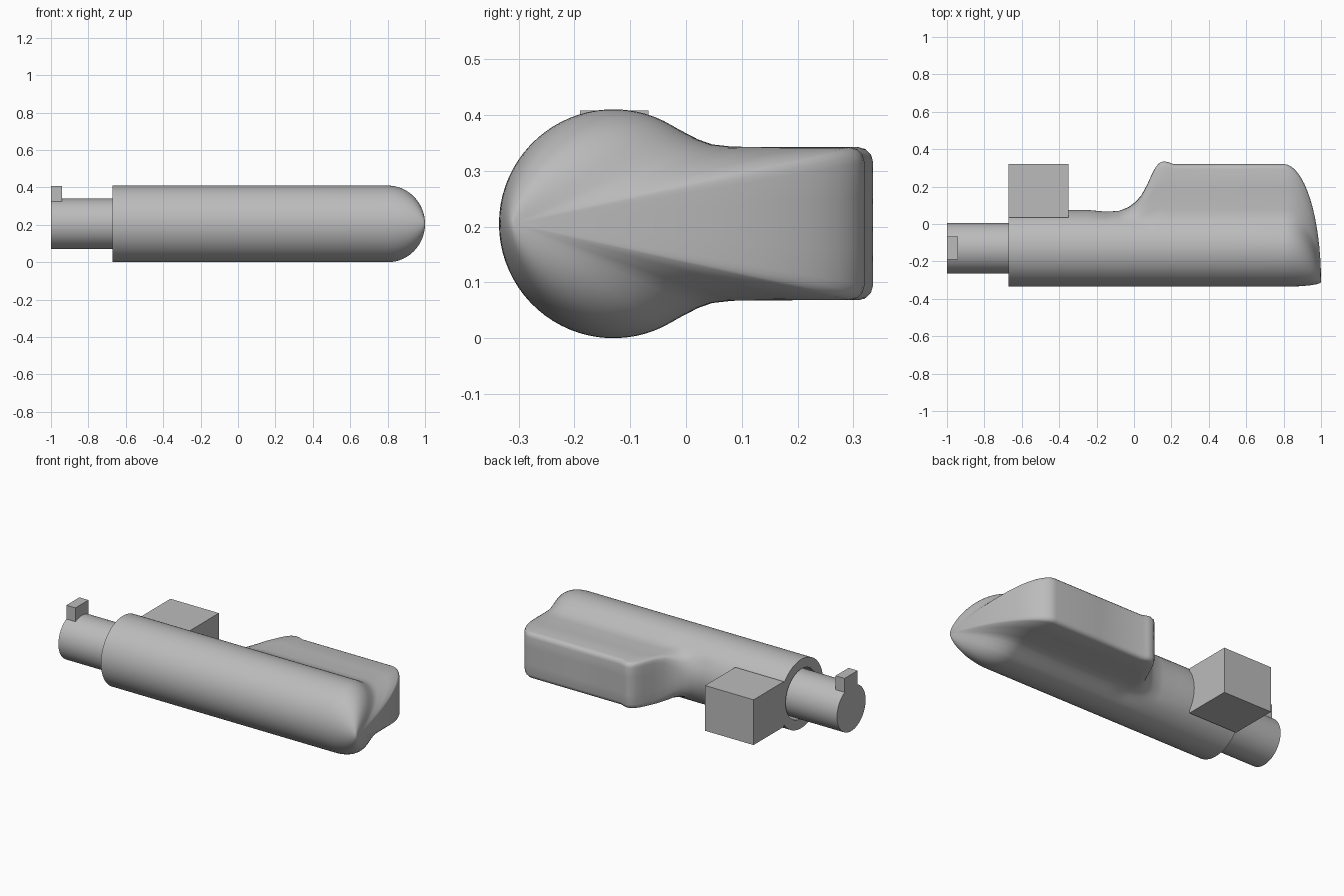
import bpy, bmesh, math
from mathutils import Vector

cube = bpy.data.objects.get("Cube")
if cube:
    bpy.data.objects.remove(cube, do_unlink=True)

grey = bpy.data.materials.new("plain_grey")
grey.use_nodes = True
COLOR = (0.5, 0.5, 0.5, 1)
grey.diffuse_color = COLOR
grey.node_tree.nodes["Principled BSDF"].inputs["Base Color"].default_value = COLOR

AXIS_Y, AXIS_Z, RADIUS = -0.13, 0.205, 0.205
APEX = Vector((-0.31, 0.0))


def finish(name, bm, smooth=True):
    bmesh.ops.recalc_face_normals(bm, faces=bm.faces)
    mesh = bpy.data.meshes.new(name)
    bm.to_mesh(mesh)
    bm.free()
    mesh.materials.append(grey)
    obj = bpy.data.objects.new(name, mesh)
    bpy.context.collection.objects.link(obj)
    if smooth:
        bpy.ops.object.select_all(action='DESELECT')
        obj.select_set(True)
        bpy.context.view_layer.objects.active = obj
        bpy.ops.object.shade_smooth_by_angle(angle=math.radians(42))
    return obj


def box(name, low, high):
    bm = bmesh.new()
    bmesh.ops.create_cube(bm, size=1)
    low, high = Vector(low), Vector(high)
    for v in bm.verts:
        v.co = (low + high) / 2 + v.co * (high - low)
    return finish(name, bm, smooth=False)


# Upper half of the grip side: depth and half height, from barrel to grip back
GRIP = [(-0.04, 0.184), (-0.01, 0.167), (0.02, 0.151), (0.045, 0.142),
        (0.08, 0.138), (0.19, 0.137), (0.295, 0.137), (0.307, 0.133),
        (0.316, 0.124), (0.32, 0.11), (0.32, 0.05), (0.32, 0)]


def section(back):
    """Closed outline: round barrel whose rear swells out to the given depth."""
    t = (back - 0.075) / 0.245
    tz = min(1, max(0, 2.5 * t))
    start = math.acos(0.09 / RADIUS)
    half = []
    for i in range(24):
        a = math.pi + (start - math.pi) * i / 24
        half.append(Vector((AXIS_Y + RADIUS * math.cos(a), RADIUS * math.sin(a))))
    for i, (gy, gz) in enumerate(GRIP):
        a = start * (1 - i / (len(GRIP) - 1))
        cy, cz = AXIS_Y + RADIUS * math.cos(a), RADIUS * math.sin(a)
        half.append(Vector((cy + (gy - cy) * t, cz + (gz - cz) * tz)))
    return half + [Vector((p.x, -p.y)) for p in half[-2:0:-1]]


# Body: lofted barrel and grip, with a domed end shrinking to the apex
stations = [(-0.67, 0.075), (-0.25, 0.075), (-0.15, 0.066), (-0.08, 0.07),
            (-0.03, 0.09), (0.01, 0.12), (0.04, 0.155), (0.07, 0.21),
            (0.095, 0.265), (0.115, 0.303), (0.135, 0.326), (0.16, 0.335),
            (0.185, 0.33), (0.21, 0.32), (0.5, 0.32), (0.8, 0.32)]
loops = [(x, section(back)) for x, back in stations]
full = section(0.32)
STEPS = 16
for i in range(1, STEPS):
    a = math.pi / 2 * i / STEPS
    loops.append((0.8 + 0.2 * math.sin(a),
                  [APEX + (p - APEX) * math.cos(a) for p in full]))
# Shallow recess around the spigot
round_end = section(0.075)
centre = Vector((AXIS_Y, 0))
rim = [centre + (p - centre) * 0.72 for p in round_end]
loops = [(-0.6, rim), (-0.67, rim)] + loops

bm = bmesh.new()
rings = [[bm.verts.new((x, p.x, AXIS_Z + p.y)) for p in pts] for x, pts in loops]
for r0, r1 in zip(rings, rings[1:]):
    for i in range(len(r0)):
        j = (i + 1) % len(r0)
        bm.faces.new((r0[i], r0[j], r1[j], r1[i]))
bm.faces.new(rings[0])
tip = bm.verts.new((1, APEX.x, AXIS_Z))
last = rings[-1]
for i in range(len(last)):
    bm.faces.new((last[i], last[(i + 1) % len(last)], tip))
finish("barrel_and_grip", bm)

# Spigot: smaller cylinder protruding from the barrel end
bm = bmesh.new()
bmesh.ops.create_cone(bm, cap_ends=True, segments=64, radius1=0.135,
                      radius2=0.135, depth=0.45)
for v in bm.verts:
    v.co = Vector((v.co.z - 0.775, v.co.x + AXIS_Y, v.co.y + AXIS_Z))
finish("spigot", bm)

# Blocks: small key on the spigot and large block behind the barrel
box("spigot_key", (-1, -0.19, 0.325), (-0.94, -0.067, 0.408))
box("rear_block", (-0.67, 0.035, 0.07), (-0.35, 0.32, 0.34))
